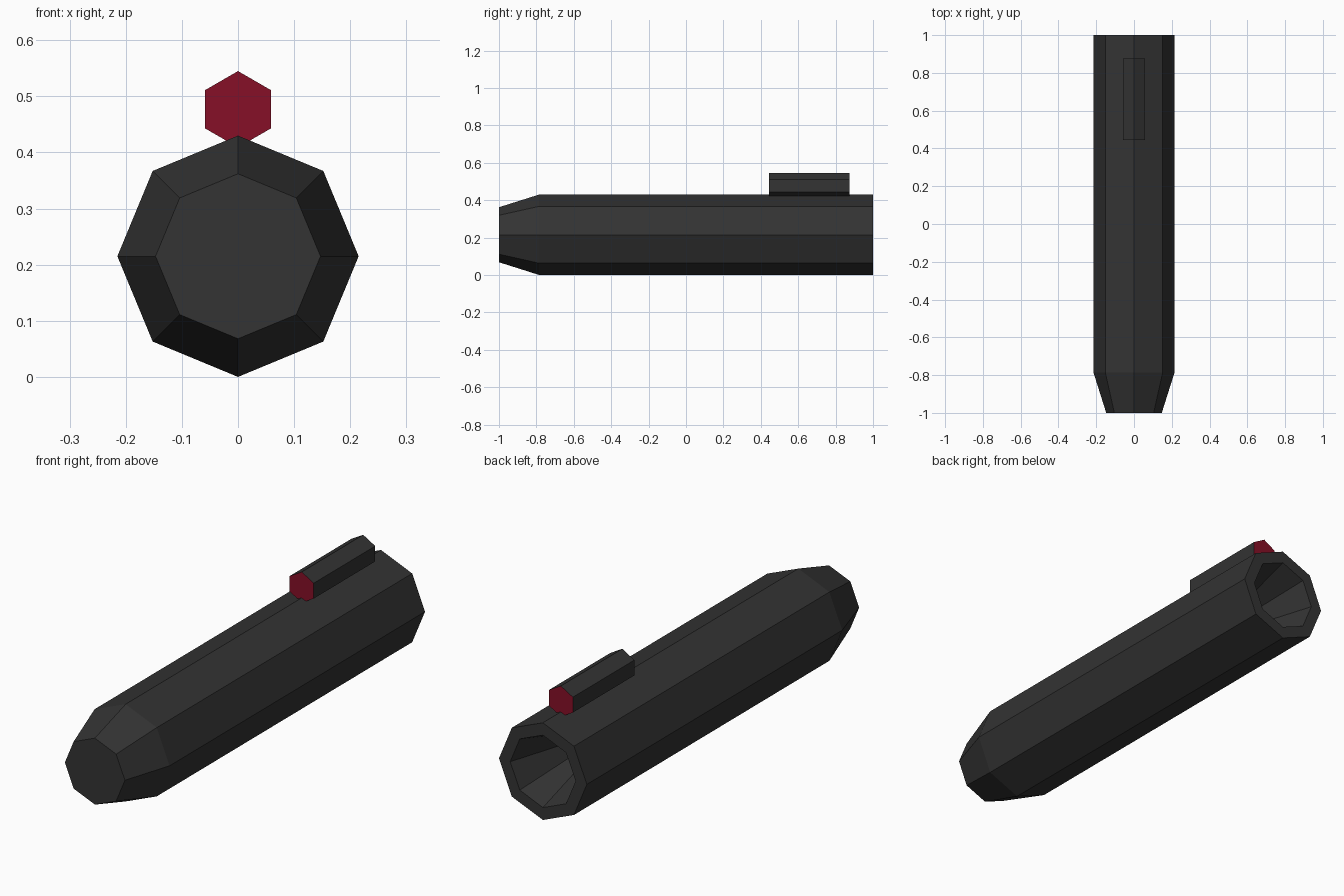
import bpy, math

if "Cube" in bpy.data.objects:
    bpy.data.objects.remove(bpy.data.objects["Cube"])


def mat(name, rgb):
    m = bpy.data.materials.new(name)
    m.diffuse_color = (*rgb, 1)
    m.use_nodes = True
    m.node_tree.nodes["Principled BSDF"].inputs["Base Color"].default_value = m.diffuse_color
    return m


black = mat("matte black", (0.033, 0.033, 0.033))
red = mat("lens red", (0.24, 0.005, 0.02))


def prism(name, sides, zc, sections, start, mats):
    """Loft regular polygons along y; sections are (y, radius), ends capped."""
    verts = [(r * math.cos(start + 2 * math.pi * i / sides), y,
              zc + r * math.sin(start + 2 * math.pi * i / sides))
             for y, r in sections for i in range(sides)]
    faces = []
    for s in range(len(sections) - 1):
        a, b = s * sides, (s + 1) * sides
        for i in range(sides):
            j = (i + 1) % sides
            faces.append((a + i, b + i, b + j, a + j))
    faces.append(tuple(range(sides)))
    last = (len(sections) - 1) * sides
    faces.append(tuple(reversed(range(last, last + sides))))
    me = bpy.data.meshes.new(name)
    me.from_pydata(verts, [], faces)
    for m in mats:
        me.materials.append(m)
    # the two end caps take the last material
    for p in list(me.polygons)[-2:]:
        p.material_index = len(mats) - 1
    ob = bpy.data.objects.new(name, me)
    bpy.context.collection.objects.link(ob)
    return ob


# Octagonal tube: tapered closed nose, rim and tapering bore at the back
prism("tube_body", 8, 0.215,
      [(-1, 0.147), (-0.785, 0.215), (1, 0.215), (1, 0.16), (0.66, 0.053)],
      0, [black])

# Hexagonal sight on top with red lenses at both ends
prism("sight", 6, 0.477, [(0.445, 0.068), (0.875, 0.068)],
      math.pi / 2, [black, red])
